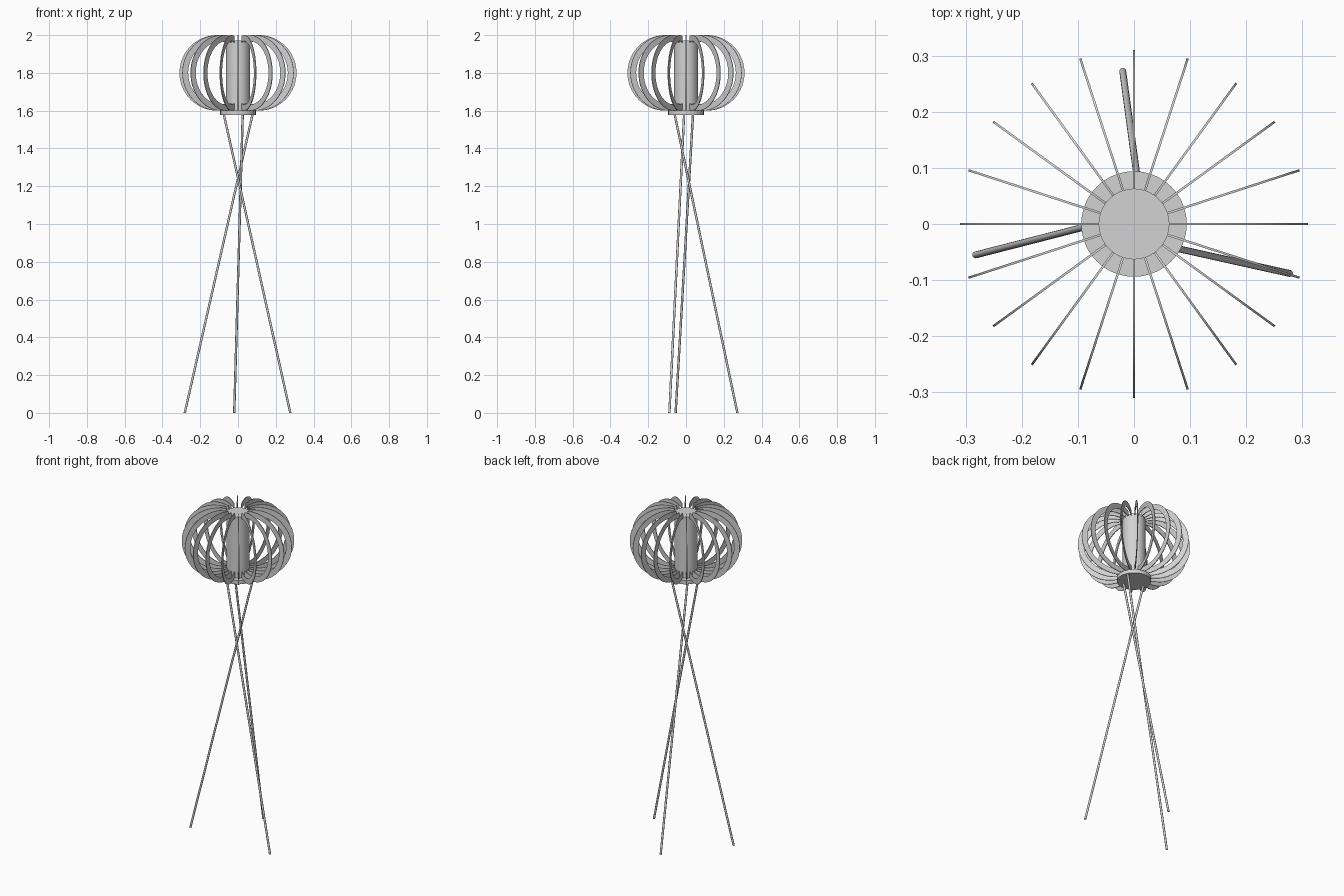
import bpy, bmesh, math
from mathutils import Vector

if "Cube" in bpy.data.objects:
    bpy.data.objects.remove(bpy.data.objects["Cube"])

grey = bpy.data.materials.new("light grey")
grey.diffuse_color = (0.65, 0.65, 0.65, 1)
grey.use_nodes = True
grey.node_tree.nodes["Principled BSDF"].inputs["Base Color"].default_value = grey.diffuse_color


def finish(bm, name, smooth=True):
    bmesh.ops.recalc_face_normals(bm, faces=bm.faces[:])
    me = bpy.data.meshes.new(name)
    bm.to_mesh(me)
    bm.free()
    me.materials.append(grey)
    ob = bpy.data.objects.new(name, me)
    bpy.context.collection.objects.link(ob)
    if smooth:
        bpy.ops.object.select_all(action='DESELECT')
        ob.select_set(True)
        bpy.context.view_layer.objects.active = ob
        bpy.ops.object.shade_smooth_by_angle(angle=math.radians(35))
    return ob


def rod(name, bottom, top, radius, sides):
    """Round bar with level ends between two points."""
    bm = bmesh.new()
    rings = []
    for c in (bottom, top):
        rings.append([bm.verts.new(Vector(c) + Vector((
            radius * math.cos(2 * math.pi * i / sides),
            radius * math.sin(2 * math.pi * i / sides), 0)))
            for i in range(sides)])
    a, b = rings
    for i in range(sides):
        j = (i + 1) % sides
        bm.faces.new((a[i], a[j], b[j], b[i]))
    bm.faces.new(a[::-1])
    bm.faces.new(b)
    return finish(bm, name)


# Base plate and central light tube
rod("base_plate", (0, 0, 1.577), (0, 0, 1.6), 0.094, 64)
rod("light_tube", (0, 0, 1.6), (0, 0, 1.972), 0.063, 64)

# Three crossing legs: foot position and top position
legs = [((-0.282, -0.055), (0.077, 0.037)),
        ((0.277, -0.088), (-0.075, -0.01)),
        ((-0.02, 0.272), (0.025, -0.06))]
for n, (foot, top) in enumerate(legs, 1):
    rod(f"leg_{n}", (*foot, 0), (*top, 1.58), 0.0062, 16)

# Shade fins: thin C-shaped ribs around the tube
R_TUBE, R_MID, Z_MID, THICK, COUNT, STEPS = 0.063, 0.11, 1.8, 0.004, 20, 32


def arc(radius):
    end = math.pi / 2 + math.asin((R_MID - R_TUBE) / radius)
    return [(R_MID + radius * math.cos(t), Z_MID + radius * math.sin(t))
            for t in (-end + 2 * end * i / STEPS for i in range(STEPS + 1))]


bm = bmesh.new()
outer, inner = arc(0.2), arc(0.168)
for k in range(COUNT):
    a = 2 * math.pi * k / COUNT
    out = Vector((math.cos(a), math.sin(a), 0))
    side = Vector((-math.sin(a), math.cos(a), 0)) * THICK / 2

    def row(profile, s):
        return [bm.verts.new(out * r + side * s + Vector((0, 0, z)))
                for r, z in profile]

    rows = [row(outer, -1), row(outer, 1), row(inner, 1), row(inner, -1)]
    for p in range(4):
        u, v = rows[p], rows[(p + 1) % 4]
        for i in range(STEPS):
            bm.faces.new((u[i], u[i + 1], v[i + 1], v[i]))
    for i in (0, STEPS):
        bm.faces.new([r[i] for r in rows])
finish(bm, "shade_fins")
